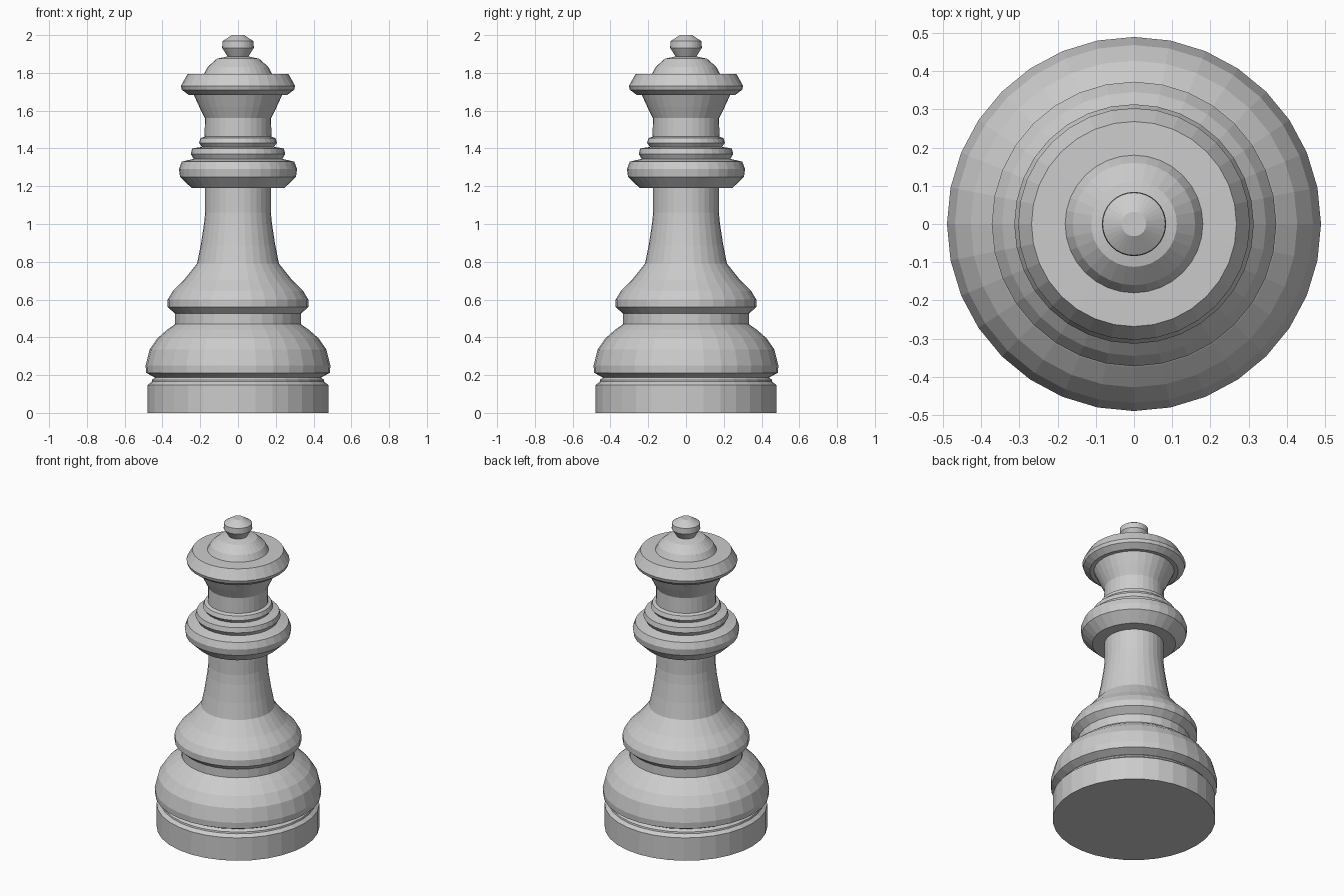
import bpy, bmesh
from math import cos, sin, tau

SIDES = 32


def lathe(name, profile, cap_bottom=False, cap_top=False):
    """Revolve (radius, z) points around the z axis, flat shaded."""
    bm = bmesh.new()
    rings = [[bm.verts.new((r * cos(tau * i / SIDES), r * sin(tau * i / SIDES), z))
              for i in range(SIDES)] for r, z in profile]
    for low, high in zip(rings, rings[1:]):
        for i in range(SIDES):
            j = (i + 1) % SIDES
            bm.faces.new((low[i], low[j], high[j], high[i]))
    if cap_bottom:
        bm.faces.new(rings[0][::-1])
    if cap_top:
        bm.faces.new(rings[-1])
    mesh = bpy.data.meshes.new(name)
    bm.to_mesh(mesh)
    bm.free()
    obj = bpy.data.objects.new(name, mesh)
    bpy.context.collection.objects.link(obj)
    return obj


# Neighbouring parts share their end ring, so the outer skin is continuous.
# Foot disc with groove
lathe("foot", [(0.478, 0), (0.478, 0.148), (0.457, 0.165), (0.455, 0.175),
               (0.44, 0.188), (0.487, 0.212)], cap_bottom=True)

# Rounded bowl above the foot
lathe("bowl", [(0.487, 0.212), (0.489, 0.25), (0.468, 0.335), (0.427, 0.395),
               (0.375, 0.44), (0.333, 0.47), (0.333, 0.525)])

# Flared stem
lathe("stem", [(0.333, 0.525), (0.372, 0.56), (0.372, 0.6), (0.345, 0.645),
               (0.285, 0.705), (0.217, 0.79), (0.197, 0.89), (0.18, 1.0),
               (0.174, 1.06), (0.174, 1.19)])

# Wide collar and two smaller rings
lathe("collar", [(0.174, 1.19), (0.245, 1.19), (0.307, 1.25), (0.313, 1.29),
                 (0.298, 1.33), (0.235, 1.345), (0.25, 1.37), (0.243, 1.4),
                 (0.19, 1.408), (0.207, 1.43), (0.198, 1.455), (0.177, 1.462)])

# Neck flaring into the brim
lathe("neck", [(0.177, 1.462), (0.175, 1.56), (0.205, 1.62), (0.235, 1.685)])

# Brim and dome
lathe("crown", [(0.235, 1.685), (0.26, 1.683), (0.297, 1.71), (0.303, 1.73),
                (0.268, 1.793), (0.18, 1.795), (0.16, 1.832), (0.112, 1.875),
                (0.055, 1.887)])

# Top bead
lathe("finial", [(0.055, 1.887), (0.084, 1.932), (0.082, 1.968), (0.032, 2.0)],
      cap_top=True)
